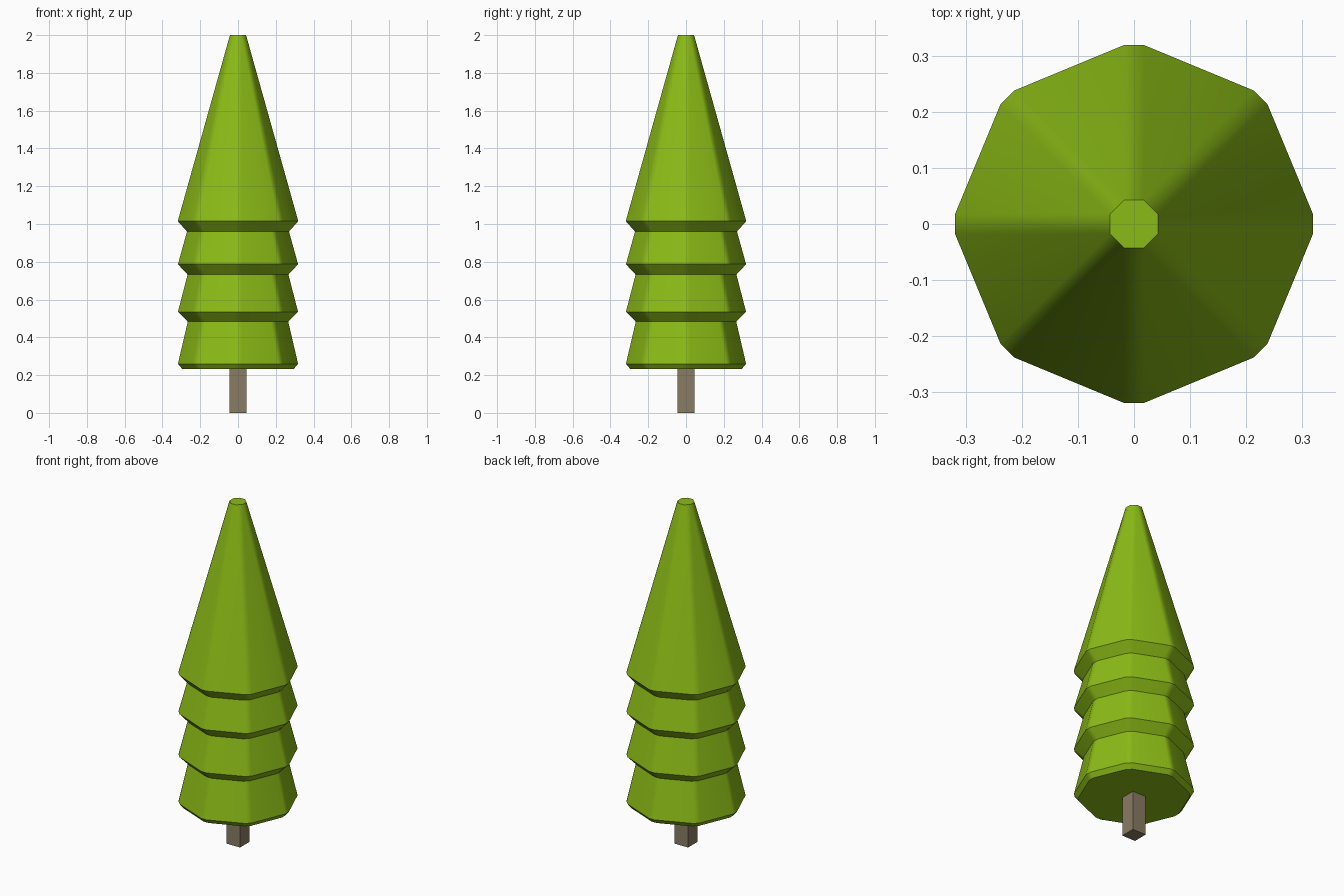
import bpy, bmesh, math
from mathutils import Vector, Matrix

if "Cube" in bpy.data.objects:
    bpy.data.objects.remove(bpy.data.objects["Cube"])


def material(name, color):
    m = bpy.data.materials.new(name)
    m.diffuse_color = (*color, 1)
    m.use_nodes = True
    m.node_tree.nodes["Principled BSDF"].inputs["Base Color"].default_value = m.diffuse_color
    return m


def add_object(name, bm, mat):
    bmesh.ops.recalc_face_normals(bm, faces=bm.faces[:])
    me = bpy.data.meshes.new(name)
    bm.to_mesh(me)
    bm.free()
    me.materials.append(mat)
    ob = bpy.data.objects.new(name, me)
    bpy.context.collection.objects.link(ob)
    return ob


# Foliage: octagonal tiers with chamfered corners of constant width
CHAMFER = 0.0176
profile = [(0.296, 0.233), (0.318, 0.26), (0.266, 0.483), (0.318, 0.535),
           (0.267, 0.732), (0.318, 0.787), (0.27, 0.96), (0.319, 1.015),
           (0.0427, 2.0)]

bm = bmesh.new()
rings = []
for d, z in profile:
    ring = []
    for i in range(8):
        a = i * math.pi / 4
        out = Vector((math.cos(a), math.sin(a), 0))
        side = Vector((-math.sin(a), math.cos(a), 0))
        for s in (-1, 1):
            ring.append(bm.verts.new(out * d + side * s * CHAMFER + Vector((0, 0, z))))
    rings.append(ring)
for lo, hi in zip(rings, rings[1:]):
    for i in range(16):
        j = (i + 1) % 16
        bm.faces.new((lo[i], lo[j], hi[j], hi[i]))
bm.faces.new(rings[0][::-1])
bm.faces.new(rings[-1])
# The chamfers meet at the tip, leaving a plain octagon
bmesh.ops.remove_doubles(bm, verts=bm.verts[:], dist=0.002)
foliage = add_object("foliage", bm, material("leaf_green", (0.26, 0.5, 0.008)))

# Soft chamfers between flat sides, crisp tier rims
bpy.ops.object.select_all(action='DESELECT')
foliage.select_set(True)
bpy.context.view_layer.objects.active = foliage
bpy.ops.object.shade_smooth_by_angle(angle=math.radians(35))
weighted = foliage.modifiers.new("weighted_normals", 'WEIGHTED_NORMAL')
weighted.keep_sharp = True

# Trunk: square post
bm = bmesh.new()
bmesh.ops.create_cube(bm, size=1, matrix=Matrix.Translation((0, 0, 0.118))
                      @ Matrix.Diagonal((0.088, 0.088, 0.236, 1)))
add_object("trunk", bm, material("bark_brown", (0.25, 0.2, 0.127)))
